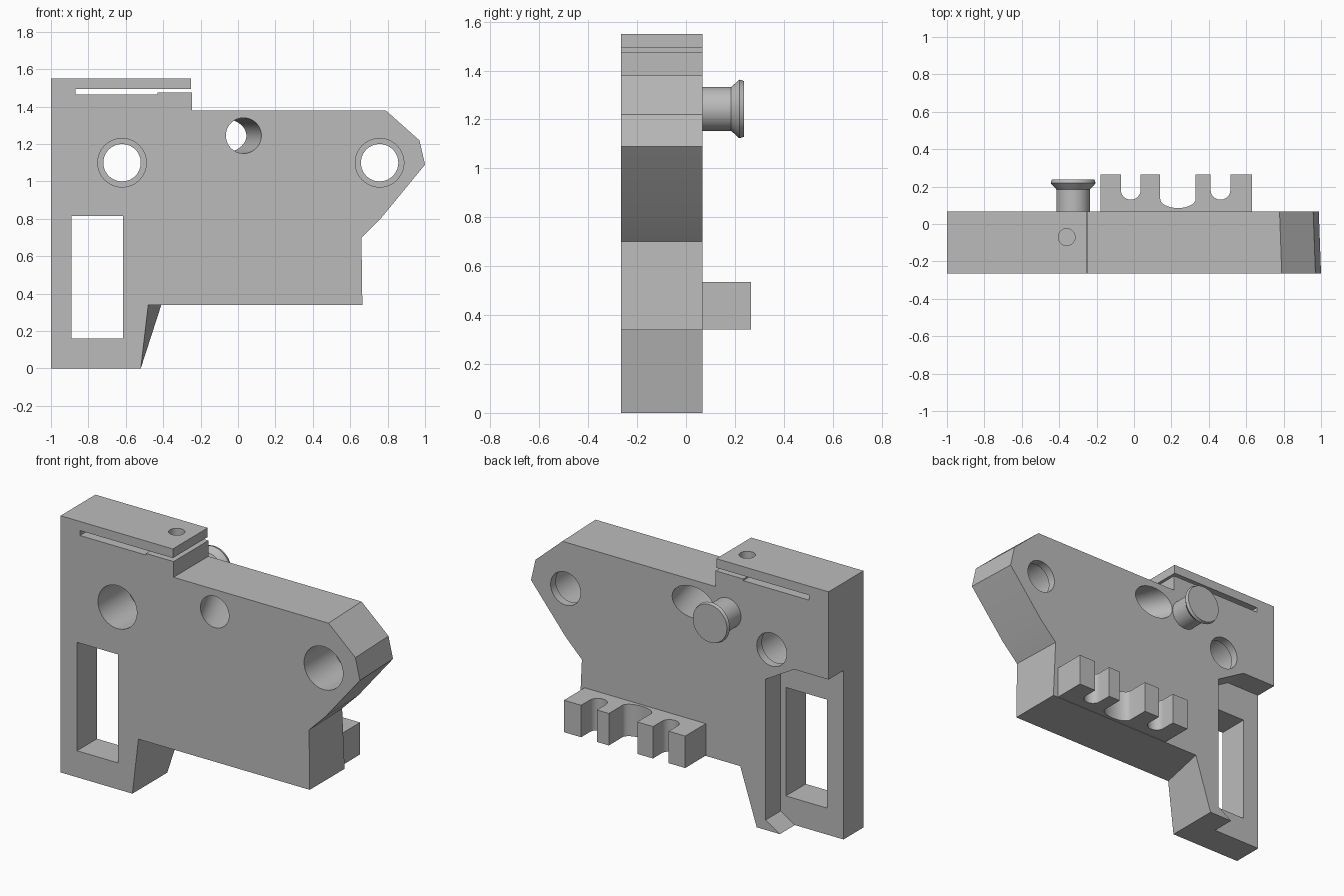
import bpy, bmesh, math

cube = bpy.data.objects.get("Cube")
if cube:
    bpy.data.objects.remove(cube, do_unlink=True)

grey = bpy.data.materials.new("plain_grey")
grey.use_nodes = True
colour = (0.5, 0.5, 0.5, 1)
grey.diffuse_color = colour
grey.node_tree.nodes["Principled BSDF"].inputs["Base Color"].default_value = colour

FRONT, BACK = -0.265, 0.068


def loft(name, rings):
    """Closed solid through rings that share one point count."""
    bm = bmesh.new()
    loops = [[bm.verts.new(p) for p in ring] for ring in rings]
    n = len(loops[0])
    for a, b in zip(loops, loops[1:]):
        for i in range(n):
            j = (i + 1) % n
            bm.faces.new((a[i], a[j], b[j], b[i]))
    bm.faces.new(loops[0])
    bm.faces.new(loops[-1])
    bmesh.ops.recalc_face_normals(bm, faces=bm.faces)
    mesh = bpy.data.meshes.new(name)
    bm.to_mesh(mesh)
    bm.free()
    mesh.materials.append(grey)
    obj = bpy.data.objects.new(name, mesh)
    bpy.context.collection.objects.link(obj)
    return obj


def at_y(outline, y):
    return [(x, y, z) for x, z in outline]


def circle(cx, cz, rx, rz=None, n=48):
    rz = rz or rx
    return [(cx + rx * math.cos(2 * math.pi * i / n),
             cz + rz * math.sin(2 * math.pi * i / n)) for i in range(n)]


def activate(obj):
    bpy.ops.object.select_all(action='DESELECT')
    obj.select_set(True)
    bpy.context.view_layer.objects.active = obj


def cut(target, cutter):
    cutter.hide_render = True
    mod = target.modifiers.new("cut", 'BOOLEAN')
    mod.operation = 'DIFFERENCE'
    mod.solver = 'EXACT'
    mod.object = cutter
    activate(target)
    bpy.ops.object.modifier_apply(modifier=mod.name)
    bpy.data.objects.remove(cutter, do_unlink=True)


def smooth(obj, degrees):
    activate(obj)
    bpy.ops.object.shade_smooth_by_angle(angle=math.radians(degrees))


# Plate with the slotted clamp arm; the back outline differs at the leg and nose
front = [(-1, 0), (-.52, 0), (-.48, .34), (.665, .34), (.66, .70), (.77, .81),
         (1, 1.09), (.97, 1.22), (.79, 1.38), (-.245, 1.38), (-.245, 1.475),
         (-.43, 1.475), (-.43, 1.465), (-.87, 1.465), (-.87, 1.495),
         (-.25, 1.495), (-.25, 1.55), (-1, 1.55)]
back = list(front)
back[2] = (-.41, .34)
for i in (4, 5, 6, 7, 8):
    back[i] = (front[i][0] - .012, front[i][1])
body = loft("body_plate", [at_y(front, FRONT), at_y(back, BACK)])

# Window through the leg and open recess behind it
window = [(-.89, .16), (-.615, .16), (-.615, .815), (-.89, .815)]
cut(body, loft("window_cutter", [at_y(window, -1), at_y(window, 1)]))
recess = [(-1.1, -.1), (-.833, -.1), (-.58, .06), (-.58, .91), (-.77, 1.02), (-1.1, 1.02)]
cut(body, loft("recess_cutter", [at_y(recess, -.075), at_y(recess, .2)]))

# Stepped pivot holes: wide bore from the front, narrow lip at the back
for x in (-.62, .757):
    wide, narrow = circle(x, 1.10, .13), circle(x, 1.10, .10)
    lip = BACK - .05
    cut(body, loft("pivot_cutter", [at_y(wide, -.4), at_y(wide, lip),
                                    at_y(narrow, lip), at_y(narrow, .2)]))

# Slanting hole that widens towards the knob
start, end = circle(.03, 1.245, .095), circle(-.093, 1.245, .138, .095)
cut(body, loft("slant_cutter", [at_y(start, FRONT - .05), at_y(start, FRONT),
                                at_y(end, BACK), at_y(end, BACK + .05)]))

# Screw hole in the clamp arm
screw = circle(-.36, -.07, .045, n=32)
cut(body, loft("screw_cutter", [[(x, y, z) for x, y in screw] for z in (1.48, 1.6)]))
smooth(body, 20)

# Flared knob on the back
profile = [(.09, BACK - .01), (.09, .185), (.12, .218), (.114, .237)]
knob = loft("knob", [at_y(circle(-.325, 1.243, r), y) for r, y in profile])
smooth(knob, 25)

# Toothed block on the back, with round-bottomed notches
outline = [(-.18, BACK - .01), (-.18, .265)]
for left, right, floor, spring in ((-.07, .035, .13, .18), (.14, .33, .085, .135),
                                   (.41, .515, .13, .18)):
    mid, half = (left + right) / 2, (right - left) / 2
    outline.append((left, .265))
    for i in range(17):
        a = math.pi * i / 16
        outline.append((mid - half * math.cos(a), spring - (spring - floor) * math.sin(a)))
    outline.append((right, .265))
outline += [(.63, .265), (.63, BACK - .01)]
comb = loft("toothed_block", [[(x, y, z) for x, y in outline] for z in (.342, .535)])
smooth(comb, 25)
